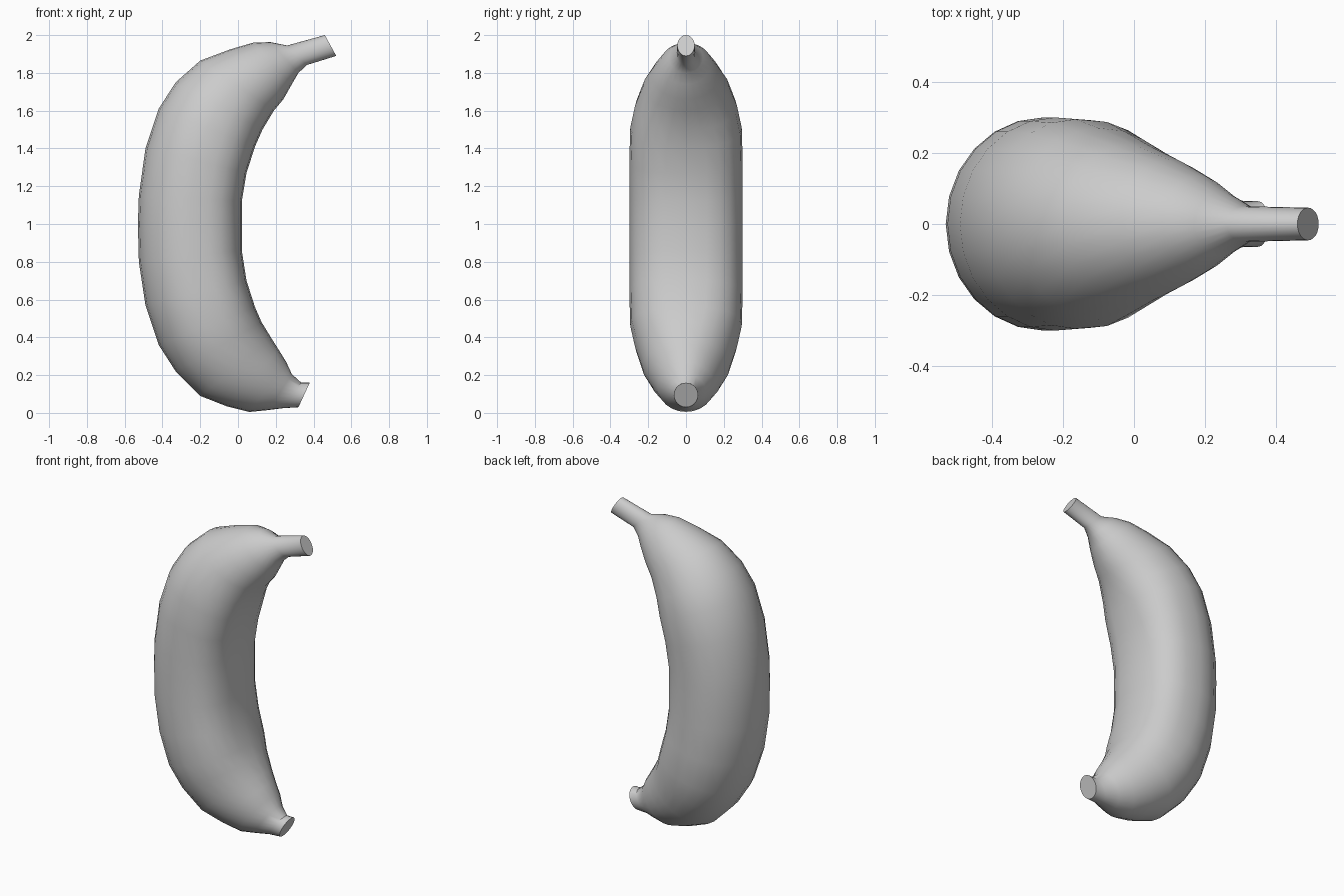
import bpy, bmesh, math
from mathutils import Vector

SIDES = 24
# Each ring: outer x, outer z, inner x, inner z, half width in y, fullness of inner side
RINGS = [
    (0.32, 0.03, 0.38, 0.16, 0.064, 0),
    (0.24, 0.025, 0.335, 0.16, 0.066, 0),
    (0.16, 0.015, 0.285, 0.205, 0.105, 0),
    (0.06, 0.005, 0.255, 0.27, 0.15, 0),
    (-0.06, 0.035, 0.215, 0.335, 0.19, 0),
    (-0.20, 0.09, 0.18, 0.39, 0.23, 0.1),
    (-0.33, 0.22, 0.125, 0.48, 0.27, 0.4),
    (-0.42, 0.36, 0.09, 0.56, 0.295, 0.8),
    (-0.49, 0.57, 0.045, 0.70, 0.30, 1),
    (-0.525, 0.80, 0.02, 0.86, 0.30, 1),
    (-0.53, 1.00, 0.02, 1.00, 0.30, 1),
    (-0.525, 1.15, 0.02, 1.12, 0.30, 1),
    (-0.49, 1.40, 0.045, 1.27, 0.30, 1),
    (-0.42, 1.61, 0.09, 1.41, 0.295, 0.8),
    (-0.33, 1.75, 0.13, 1.50, 0.27, 0.4),
    (-0.20, 1.865, 0.19, 1.60, 0.225, 0.1),
    (-0.04, 1.925, 0.24, 1.66, 0.18, 0),
    (0.08, 1.96, 0.285, 1.74, 0.135, 0),
    (0.17, 1.963, 0.32, 1.80, 0.09, 0),
    (0.26, 1.945, 0.365, 1.842, 0.05, 0),
    (0.46, 2.00, 0.52, 1.89, 0.046, 0),
]

# Curved fruit body lofted from the blunt tip to the stem
bm = bmesh.new()
loops = []
for ox, oz, ix, iz, w, full in RINGS:
    outer, inner = Vector((ox, 0, oz)), Vector((ix, 0, iz))
    mid, half = (outer + inner) / 2, (inner - outer) / 2
    loop = []
    for k in range(SIDES):
        a = 2 * math.pi * k / SIDES
        u, v = -math.cos(a), math.sin(a)
        if u > 0:
            p = 2 / (2 + 0.7 * full)
            u = u ** p
            v = math.copysign(abs(v) ** p, v)
        loop.append(bm.verts.new(mid + half * u + Vector((0, w * v, 0))))
    loops.append(loop)
for a, b in zip(loops, loops[1:]):
    for k in range(SIDES):
        j = (k + 1) % SIDES
        bm.faces.new((a[k], a[j], b[j], b[k]))
# Flat cut ends
bm.faces.new(loops[0])
bm.faces.new(loops[-1])
bmesh.ops.recalc_face_normals(bm, faces=bm.faces)

mesh = bpy.data.meshes.new("banana")
bm.to_mesh(mesh)
bm.free()
banana = bpy.data.objects.new("banana", mesh)
bpy.context.collection.objects.link(banana)
bpy.context.view_layer.objects.active = banana
banana.select_set(True)
bpy.ops.object.shade_smooth_by_angle(angle=math.radians(40))
